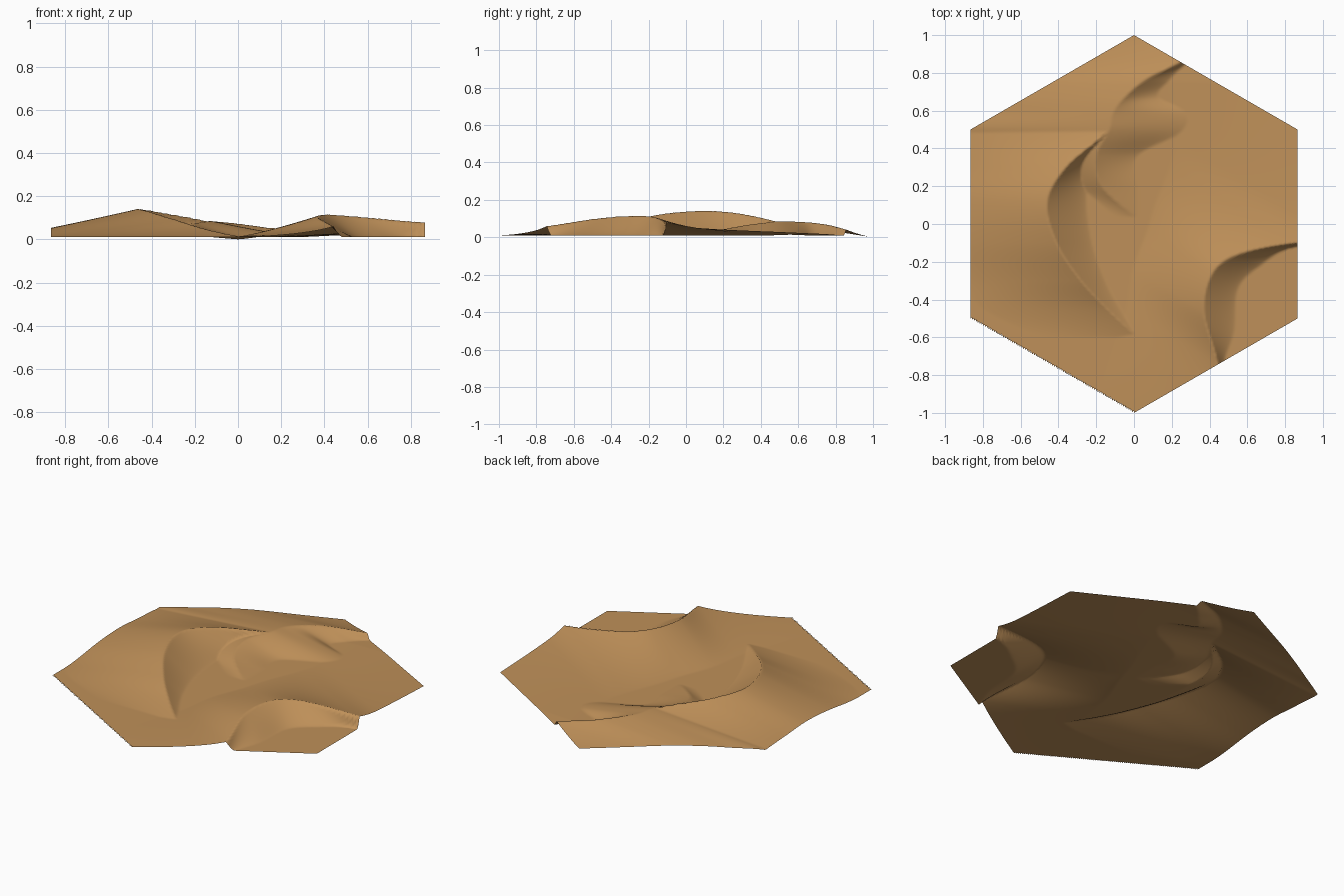
import bpy, bmesh, math

cube = bpy.data.objects.get("Cube")
if cube:
    bpy.data.objects.remove(cube, do_unlink=True)

RINGS = 90
FLOOR = 0.01

# Each dune: turn of its axis, then sections across the wind:
# (position, windward foot, crest, slip foot, crest height)
DUNES = [
    # large western crescent
    (0.0, [(-0.6, -0.5, 0.02, 0.03, 0), (-0.45, -0.8, -0.14, -0.07, 0.035),
           (-0.3, -0.92, -0.28, -0.15, 0.078), (-0.1, -1.05, -0.41, -0.22, 0.118),
           (0.12, -1.1, -0.46, -0.25, 0.131), (0.3, -1.1, -0.36, -0.23, 0.115),
           (0.5, -1.2, -0.13, -0.11, 0.07), (0.75, -1.2, 0, 0.02, 0)]),
    # northern crescent with a broad inner spur
    (0.0, [(0.04, -0.1, 0, 0.02, 0), (0.2, -0.3, -0.17, 0.02, 0.033),
           (0.36, -0.6, -0.2, 0.02, 0.06), (0.5, -1.25, -0.13, 0.28, 0.074),
           (0.59, -1.15, -0.11, 0.3, 0.073), (0.67, -1.1, -0.05, 0.13, 0.068),
           (0.77, -0.9, 0.07, 0.2, 0.055), (0.87, -0.7, 0.27, 0.31, 0.032),
           (1.0, -0.3, 0.4, 0.5, 0)]),
    # south-eastern crescent
    (-0.555, [(-0.85, 0.3, 1.0, 1.2, 0), (-0.6, 0.25, 0.9, 1.0, 0.024),
              (-0.4, 0.2, 0.77, 0.81, 0.05), (-0.2, 0.12, 0.56, 0.75, 0.092),
              (0, 0.08, 0.49, 0.65, 0.105), (0.15, 0.04, 0.55, 0.68, 0.096),
              (0.36, 0, 0.78, 0.8, 0.07), (0.5, -0.05, 1.0, 1.1, 0.058),
              (0.9, -0.4, 1.0, 1.1, 0.03), (1.2, -0.4, 1.0, 1.1, 0.02)]),
]


def section(rows, v):
    """Smoothly interpolated dune section at position v."""
    last = len(rows) - 1
    i = next(k for k in range(last) if v <= rows[k + 1][0])
    a, b = rows[i], rows[i + 1]
    before, after = rows[max(i - 1, 0)], rows[min(i + 2, last)]
    span = b[0] - a[0]
    t = (v - a[0]) / span
    out = []
    for c in range(1, 5):
        m0 = (b[c] - before[c]) / (b[0] - before[0]) * span
        m1 = (after[c] - a[c]) / (after[0] - a[0]) * span
        d = b[c] - a[c]
        out.append(a[c] + t * (m0 + t * (3 * d - 2 * m0 - m1 + t * (m0 + m1 - 2 * d))))
    return out


def dune_height(turn, rows, x, y):
    u = x * math.cos(turn) + y * math.sin(turn)
    v = y * math.cos(turn) - x * math.sin(turn)
    if not rows[0][0] < v < rows[-1][0]:
        return 0
    wind, crest, slip, height = section(rows, v)
    if u < crest:
        t = (u - wind) / max(crest - wind, 0.02)
        power = 1.1
    else:
        t = 1 - (u - crest) / max(slip - crest, 0.02)
        power = 1.2
    return max(height, 0) * max(t, 0) ** power


def ground(x, y):
    base = FLOOR * max(0, min(1, 4 * (1 - y)))
    return base + max(dune_height(turn, rows, x, y) for turn, rows in DUNES)


# Hexagonal sheet on a triangular lattice
bm = bmesh.new()
grid = {}
for i in range(-RINGS, RINGS + 1):
    for j in range(-RINGS, RINGS + 1):
        if abs(i + j) <= RINGS:
            x = math.sqrt(3) / 2 * i / RINGS
            y = (j + i / 2) / RINGS
            grid[i, j] = bm.verts.new((x, y, ground(x, y)))
for i, j in grid:
    for ring in (((i, j), (i + 1, j), (i, j + 1)),
                 ((i + 1, j), (i + 1, j + 1), (i, j + 1))):
        if all(k in grid for k in ring):
            bm.faces.new([grid[k] for k in ring])

mesh = bpy.data.meshes.new("sand_dunes")
bm.to_mesh(mesh)
bm.free()
dunes = bpy.data.objects.new("sand_dunes", mesh)
bpy.context.collection.objects.link(dunes)
mesh.polygons.foreach_set("use_smooth", [True] * len(mesh.polygons))

# Sand colour
sand = bpy.data.materials.new("sand")
sand.use_nodes = True
colour = (0.52, 0.28, 0.1, 1)
sand.diffuse_color = colour
sand.node_tree.nodes["Principled BSDF"].inputs["Base Color"].default_value = colour
mesh.materials.append(sand)
